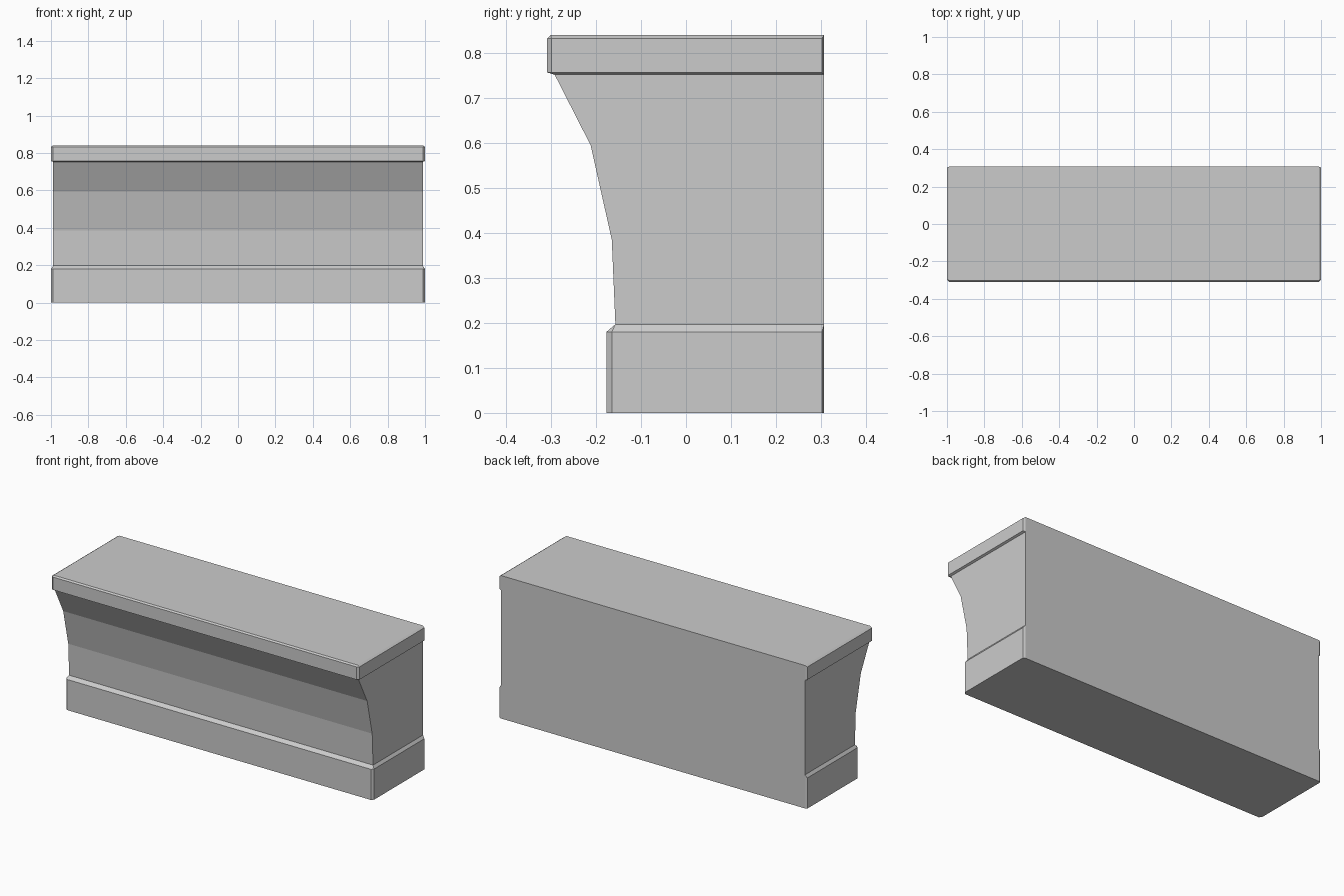
import bpy
import bmesh

cube = bpy.data.objects.get("Cube")
if cube:
    bpy.data.objects.remove(cube, do_unlink=True)

grey = bpy.data.materials.new("plain grey")
grey.use_nodes = True
colour = (0.6, 0.6, 0.6, 1.0)
grey.diffuse_color = colour
grey.node_tree.nodes["Principled BSDF"].inputs["Base Color"].default_value = colour

BACK = 0.307    # flat rear plane
INNER = 0.988   # half width of the body
OUTER = 1.0     # half width of the base and cornice


def section(z, half, front, cut_front=0.0, cut_back=0.0):
    """Outline at one height, with the corners cut between half and INNER."""
    right = [(INNER, front), (half, front + cut_front),
             (half, BACK - cut_back), (INNER, BACK)]
    left = [(-x, y) for x, y in reversed(right)]
    return [(x, y, z) for x, y in right + left]


def loft(name, sections, cap_bottom=False, cap_top=False):
    bm = bmesh.new()
    rings = [[bm.verts.new(p) for p in s] for s in sections]
    for low, high in zip(rings, rings[1:]):
        for i in range(len(low)):
            j = (i + 1) % len(low)
            bm.faces.new((low[i], low[j], high[j], high[i]))
    if cap_bottom:
        bm.faces.new(rings[0][::-1])
    if cap_top:
        bm.faces.new(rings[-1])
    # Merge the corners where a section is a plain rectangle
    bmesh.ops.remove_doubles(bm, verts=bm.verts, dist=0.0005)
    mesh = bpy.data.meshes.new(name)
    bm.to_mesh(mesh)
    bm.free()
    mesh.materials.append(grey)
    obj = bpy.data.objects.new(name, mesh)
    bpy.context.collection.objects.link(obj)
    return obj


# Curved body, flaring forward towards the top
body = [section(z, INNER, front) for z, front in
        [(0.197, -0.157), (0.385, -0.165), (0.595, -0.212), (0.752, -0.292)]]
loft("curved_body", body)

# Plinth with cut corners and a sloped upper edge
loft("base_plinth", [section(0.0, OUTER, -0.177, 0.012, 0.005),
                     section(0.18, OUTER, -0.177, 0.012, 0.005),
                     body[0]], cap_bottom=True)

# Cornice slab with a bevelled rim
loft("top_cornice", [body[-1],
                     section(0.757, OUTER, -0.309, 0.01, 0.005),
                     section(0.832, OUTER, -0.309, 0.01, 0.005),
                     section(0.84, INNER, -0.301)], cap_top=True)
